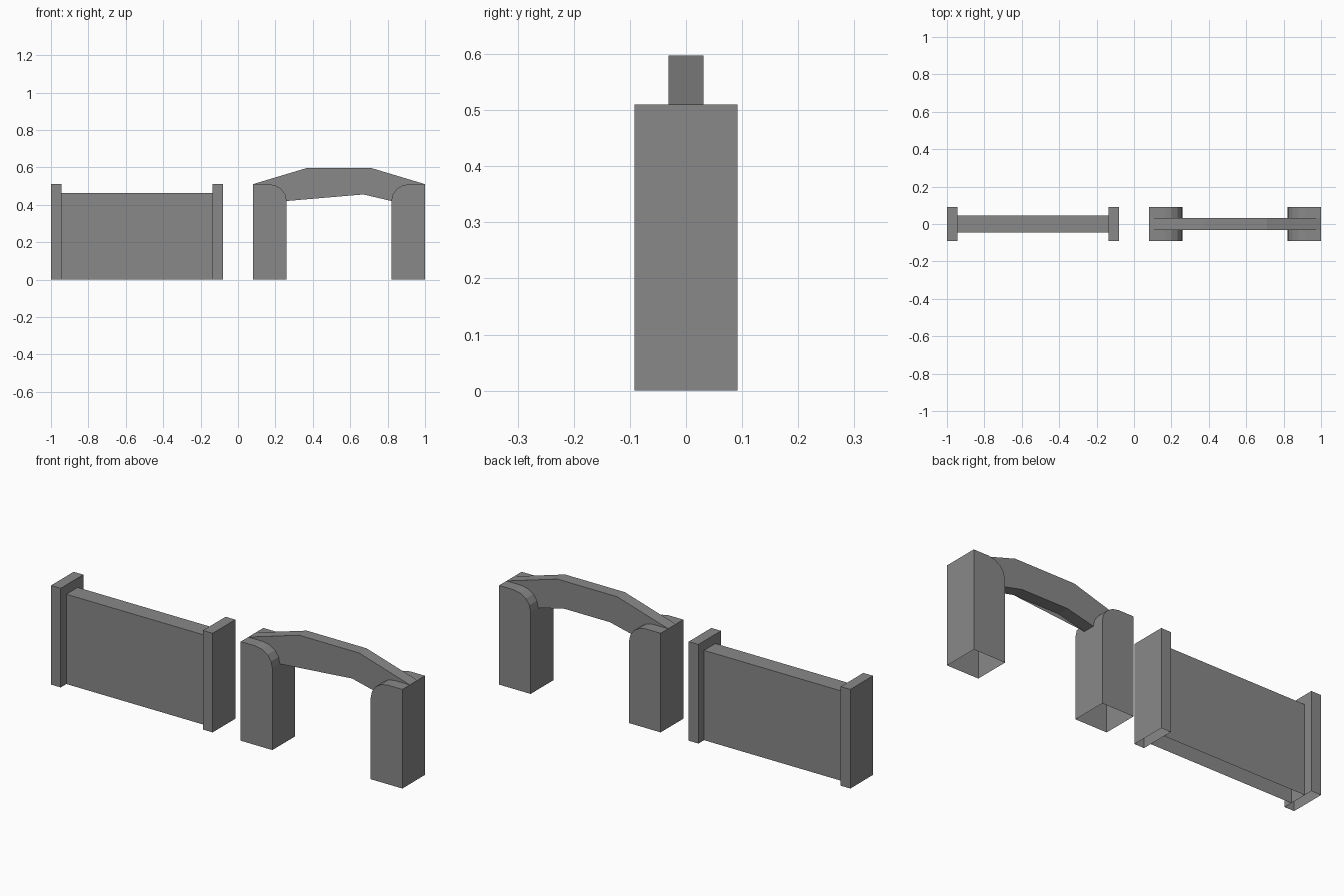
import bpy
import math

if "Cube" in bpy.data.objects:
    bpy.data.objects.remove(bpy.data.objects["Cube"])

grey = bpy.data.materials.new("mid grey")
grey.diffuse_color = (0.25, 0.25, 0.25, 1)
grey.use_nodes = True
grey.node_tree.nodes["Principled BSDF"].inputs["Base Color"].default_value = grey.diffuse_color


def make(name, verts, faces):
    me = bpy.data.meshes.new(name)
    me.from_pydata(verts, [], faces)
    me.materials.append(grey)
    me.update()
    ob = bpy.data.objects.new(name, me)
    bpy.context.collection.objects.link(ob)
    return ob


def extrude(name, profile, half, skip_edges=(), front_skip=()):
    """Counter-clockwise (x, z) profile swept from y=-half to y=+half."""
    n = len(profile)
    verts = [(x, y, z) for y in (-half, half) for x, z in profile]
    faces = [[i for i in range(n) if i not in front_skip],
             [n + i for i in reversed(range(n))]]
    for i in range(n):
        if i not in skip_edges:
            j = (i + 1) % n
            faces.append([j, i, n + i, n + j])
    return make(name, verts, faces)


def rect(x0, x1, h):
    return [(x0, 0), (x1, 0), (x1, h), (x0, h)]


# Solid barrier: two end posts and a thinner panel, open underneath
extrude("left_post", rect(-1.0, -0.945, 0.51), 0.092, skip_edges=(0,))
extrude("right_post", rect(-0.135, -0.08, 0.51), 0.092, skip_edges=(0,))
extrude("wall_panel", rect(-0.945, -0.135, 0.462), 0.046, skip_edges=(0, 1, 3))

# Arch legs: rounded on the inner top corner, mirrored about the arch centre
MID = 0.54
curve = [(0.165 + 0.095 * math.cos(math.radians(a)),
          0.42 + 0.09 * math.sin(math.radians(a))) for a in (0, 22.5, 45, 67.5, 90)]
leg = [(0.08, 0), (0.26, 0)] + curve + [(0.08, 0.51)]
extrude("arch_leg_left", leg, 0.092, skip_edges=(0,))
mirrored = [(2 * MID - x, z) for x, z in leg]
# reversed winding moves the open bottom edge to the second-last slot
extrude("arch_leg_right", mirrored[::-1], 0.092, skip_edges=(len(leg) - 2,))

# Arch beam: the front face runs straight past one lower corner
beam = [(0.26, 0.42), (0.41, 0.455), (0.67, 0.455), (0.82, 0.42),
        (1.0, 0.51), (0.71, 0.597), (0.37, 0.597), (0.08, 0.51)]
extrude("arch_beam", beam, 0.031, skip_edges=(3, 7), front_skip=(1,))
